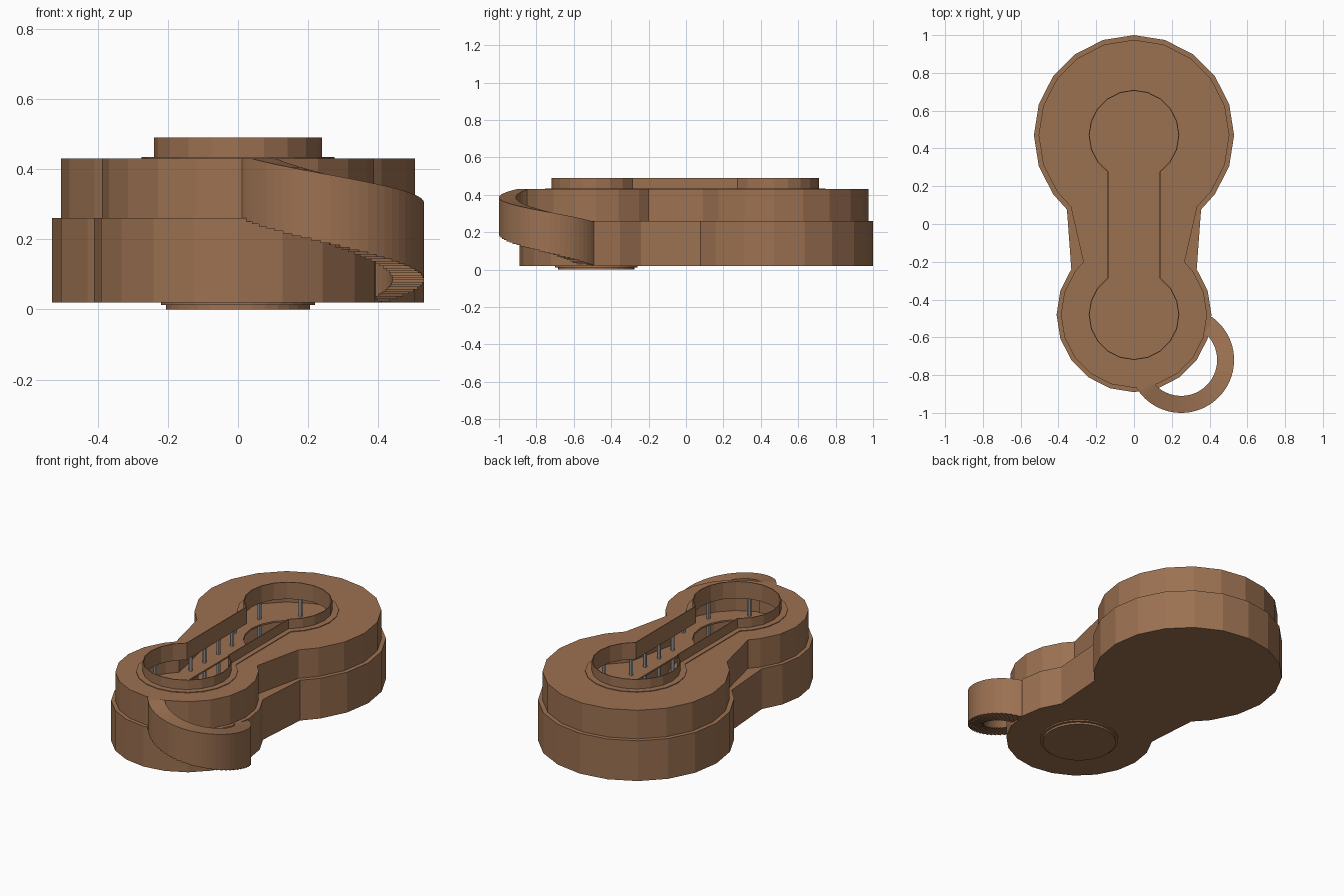
import bpy, bmesh, math

if "Cube" in bpy.data.objects:
    bpy.data.objects.remove(bpy.data.objects["Cube"])

def material(name, rgb):
    m = bpy.data.materials.new(name)
    m.diffuse_color = (*rgb, 1)
    m.use_nodes = True
    m.node_tree.nodes["Principled BSDF"].inputs["Base Color"].default_value = m.diffuse_color
    return m

BROWN = material("warm brown", (0.33, 0.165, 0.083))
GREY = material("column grey", (0.42, 0.42, 0.42))
YB, YS = 0.47, -0.48          # centres of the large and small rounds

def keyhole(rb, rs, wb, ws):
    """Two 20-sided rounds joined by a neck of half widths wb and ws."""
    def arc(r, w, yc, turn):
        a = math.degrees(math.acos(w / r))
        angles = [-a] + [k for k in range(-90, 271, 18) if -a + 4 < k < 180 + a - 4] + [180 + a]
        return [(r * math.cos(math.radians(k + turn)),
                 yc + r * math.sin(math.radians(k + turn))) for k in angles]
    return arc(rb, wb, YB, 0) + arc(rs, ws, YS, 180)

def plate(name, outlines, z0, z1):
    """Extruded flat shape; every outline after the first is a hole."""
    cu = bpy.data.curves.new(name, 'CURVE')
    cu.dimensions, cu.fill_mode, cu.extrude = '2D', 'BOTH', (z1 - z0) / 2
    for pts in outlines:
        s = cu.splines.new('POLY')
        s.points.add(len(pts) - 1)
        for p, (x, y) in zip(s.points, pts):
            p.co = (x, y, 0, 1)
        s.use_cyclic_u = True
    tmp = bpy.data.objects.new(name + "_curve", cu)
    bpy.context.collection.objects.link(tmp)
    bpy.context.view_layer.update()
    me = bpy.data.meshes.new_from_object(tmp.evaluated_get(bpy.context.evaluated_depsgraph_get()))
    bpy.data.objects.remove(tmp)
    bm = bmesh.new()
    bm.from_mesh(me)
    bmesh.ops.remove_doubles(bm, verts=bm.verts, dist=1e-5)
    bmesh.ops.translate(bm, verts=bm.verts, vec=(0, 0, (z0 + z1) / 2))
    return finish(name, bm, BROWN)

def finish(name, bm, mat):
    bmesh.ops.recalc_face_normals(bm, faces=bm.faces)
    for f in bm.faces:
        f.smooth = False
        f.material_index = 0
    me = bpy.data.meshes.new(name)
    bm.to_mesh(me)
    bm.free()
    me.materials.append(mat)
    ob = bpy.data.objects.new(name, me)
    bpy.context.collection.objects.link(ob)
    return ob

def circle(r, n=32):
    return [(r * math.cos(2 * math.pi * i / n), YS + r * math.sin(2 * math.pi * i / n)) for i in range(n)]

lower = keyhole(0.53, 0.41, 0.355, 0.332)
lower_in = keyhole(0.50, 0.38, 0.325, 0.302)
upper = keyhole(0.505, 0.387, 0.335, 0.268)
upper_in = keyhole(0.475, 0.357, 0.305, 0.238)
opening = keyhole(0.24, 0.24, 0.14, 0.14)
opening_in = keyhole(0.235, 0.235, 0.135, 0.135)
lip = keyhole(0.275, 0.275, 0.17, 0.17)

# Storeys
plate("ground_floor", [lower], 0.02, 0.03)
plate("lower_wall", [lower, lower_in], 0.03, 0.25)
plate("middle_floor", [lower, opening], 0.25, 0.26)
plate("upper_wall", [upper, upper_in], 0.26, 0.39)
plate("roof", [upper, opening], 0.39, 0.43)

# Raised parapet around the roof opening
plate("opening_lip", [lip, opening], 0.43, 0.434)
plate("parapet", [opening, opening_in], 0.39, 0.49)

# Round foot beneath the small end
plate("foot_flange", [circle(0.22)], 0.012, 0.02)
plate("foot_disc", [circle(0.205)], 0.0, 0.012)

# Columns around the opening, running from floor to roof
spots = [(s * 0.2, y) for s in (-1, 1) for y in (-0.16, -0.03, 0.1, 0.23)]
for yc, sgn in ((YB, 1), (YS, -1)):
    for k in range(-20, 201, 44):
        a = math.radians(k)
        spots.append((0.3 * math.cos(a), yc + sgn * 0.3 * math.sin(a)))
bm = bmesh.new()
for x, y in spots:
    ret = bmesh.ops.create_cone(bm, cap_ends=True, segments=8, radius1=0.011, radius2=0.011, depth=0.37)
    bmesh.ops.translate(bm, verts=ret["verts"], vec=(x, y, 0.21))
finish("columns", bm, GREY)

# Curved outside stair: smooth sloping top, stepped underside
CX, CY, RO, RI, N = 0.25, -0.72, 0.28, 0.19, 36
bm = bmesh.new()
prev = None
for i in range(N):
    rows = []
    z = 0.26 - 0.24 * (i + 0.5) / N
    for t in (i / N, (i + 1) / N):
        a = math.radians(-150 + 205 * t)
        top = min(0.43, 0.44 - 0.185 * t)
        rows.append([bm.verts.new((CX + r * math.cos(a), CY + r * math.sin(a), h))
                     for r, h in ((RI, z), (RO, z), (RO, top), (RI, top))])
    a, b = rows
    for j in range(4):
        k = (j + 1) % 4
        bm.faces.new((a[j], a[k], b[k], b[j]))
    if prev:      # riser between neighbouring steps
        bm.faces.new((prev[0], prev[1], a[1], a[0]))
    else:
        bm.faces.new(a)
    prev = b
bm.faces.new(prev)
bmesh.ops.remove_doubles(bm, verts=bm.verts, dist=1e-5)
stair = finish("curved_stair", bm, BROWN)
for p in stair.data.polygons:
    p.use_smooth = abs(p.normal.z) < 0.05
bpy.context.view_layer.objects.active = stair
stair.select_set(True)
bpy.ops.object.shade_smooth_by_angle(angle=math.radians(30))
